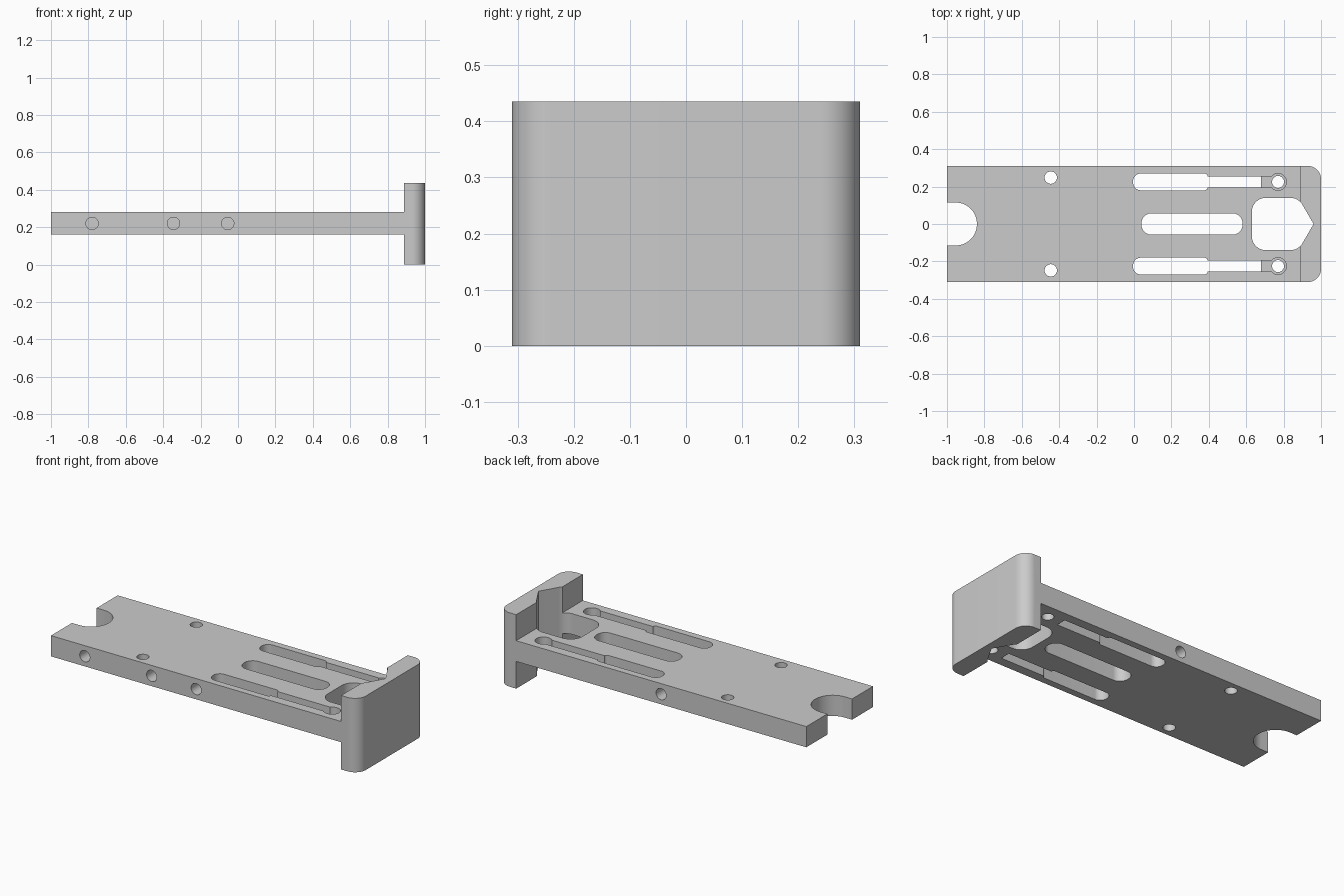
import bpy, bmesh, math
from mathutils import Vector, Matrix

old = bpy.data.objects.get("Cube")
if old:
    bpy.data.objects.remove(old, do_unlink=True)

PLATE_LOW, PLATE_HIGH, HALF_W = 0.16, 0.282, 0.31
STEPS = 14

grey = bpy.data.materials.new("plain grey")
grey.use_nodes = True
grey.diffuse_color = (0.6, 0.6, 0.6, 1)
grey.node_tree.nodes["Principled BSDF"].inputs["Base Color"].default_value = (0.6, 0.6, 0.6, 1)


def fillet(points, radii):
    """Outline with each corner of a counter-clockwise polygon rounded."""
    out = []
    for i, (point, r) in enumerate(zip(points, radii)):
        p = Vector(point)
        if r == 0:
            out.append(p)
            continue
        a = (Vector(points[i - 1]) - p).normalized()
        b = (Vector(points[(i + 1) % len(points)]) - p).normalized()
        half = a.angle(b) / 2
        centre = p + (a + b).normalized() * r / math.sin(half)
        first = p + a * r / math.tan(half) - centre
        sweep = math.pi - 2 * half
        for k in range(STEPS + 1):
            out.append(centre + Matrix.Rotation(sweep * k / STEPS, 2) @ first)
    return out


def box(x0, x1, y0, y1, left=0, right=0):
    return fillet([(x0, y0), (x1, y0), (x1, y1), (x0, y1)], [left, right, right, left])


def circle(x, y, r):
    n = STEPS * 4
    return [Vector((x + r * math.cos(math.tau * k / n), y + r * math.sin(math.tau * k / n)))
            for k in range(n)]


def prism(name, outline, z0, z1, matrix=None):
    bm = bmesh.new()
    face = bm.faces.new([bm.verts.new((p.x, p.y, z0)) for p in outline])
    top = bmesh.ops.extrude_face_region(bm, geom=[face])["geom"]
    bmesh.ops.translate(bm, vec=(0, 0, z1 - z0),
                        verts=[v for v in top if isinstance(v, bmesh.types.BMVert)])
    if matrix:
        bm.transform(matrix)
    bmesh.ops.recalc_face_normals(bm, faces=bm.faces)
    mesh = bpy.data.meshes.new(name)
    bm.to_mesh(mesh)
    bm.free()
    mesh.materials.append(grey)
    obj = bpy.data.objects.new(name, mesh)
    bpy.context.collection.objects.link(obj)
    return obj


def combine(body, tool, operation="DIFFERENCE"):
    mod = body.modifiers.new("boolean", "BOOLEAN")
    mod.operation, mod.solver, mod.object = operation, "EXACT", tool
    bpy.context.view_layer.objects.active = body
    bpy.ops.object.modifier_apply(modifier=mod.name)
    bpy.data.objects.remove(tool, do_unlink=True)


def cut(outline, z0=-0.1, z1=0.6, matrix=None):
    tool = prism("cutter", outline, z0, z1, matrix)
    tool.hide_render = True
    combine(body, tool)


# Long plate joined to the upright end block with rounded outer corners
body = prism("slotted_plate_with_end_block", box(-1, 0.92, -HALF_W, HALF_W), PLATE_LOW, PLATE_HIGH)
combine(body, prism("end_block", box(0.888, 1, -HALF_W, HALF_W, right=0.07), 0, 0.435), "UNION")

# Round-ended notch, centre slot and pointed opening
cut(box(-1.2, -0.84, -0.115, 0.115, right=0.114))
cut(box(0.04, 0.58, -0.057, 0.057, 0.053, 0.053))
cut(fillet([(0.63, -0.14), (0.879, -0.14), (0.96, 0), (0.879, 0.14), (0.63, 0.14)],
           [0.075, 0.075, 0, 0.075, 0.075]))

# Paired stepped slots, shallow grooves, counterbored holes and pin holes
for side in (-1, 1):
    y = side * 0.225
    cut(box(-0.005, 0.395, y - 0.045, y + 0.045, 0.042, 0.02))
    cut(box(0.36, 0.68, y - 0.03, y + 0.03))
    cut(box(0.66, 0.77, y - 0.03, y + 0.03), 0.22)
    cut(circle(0.77, y, 0.045), 0.22)
    cut(circle(0.77, y, 0.032))
    cut(circle(-0.445, side * 0.248, 0.033))

# Blind holes in the long edges
upright = Matrix.Rotation(math.pi / 2, 4, "X")
for x, side in ((-0.78, 1), (-0.345, 1), (-0.055, 1), (-0.055, -1)):
    z0, z1 = sorted((side * 0.13, side * 0.4))
    cut(circle(x, 0.22, 0.033), z0, z1, upright)

# Smooth curved walls, crisp edges
bpy.ops.object.select_all(action="DESELECT")
body.select_set(True)
bpy.context.view_layer.objects.active = body
bpy.ops.object.shade_smooth_by_angle(angle=math.radians(25))
